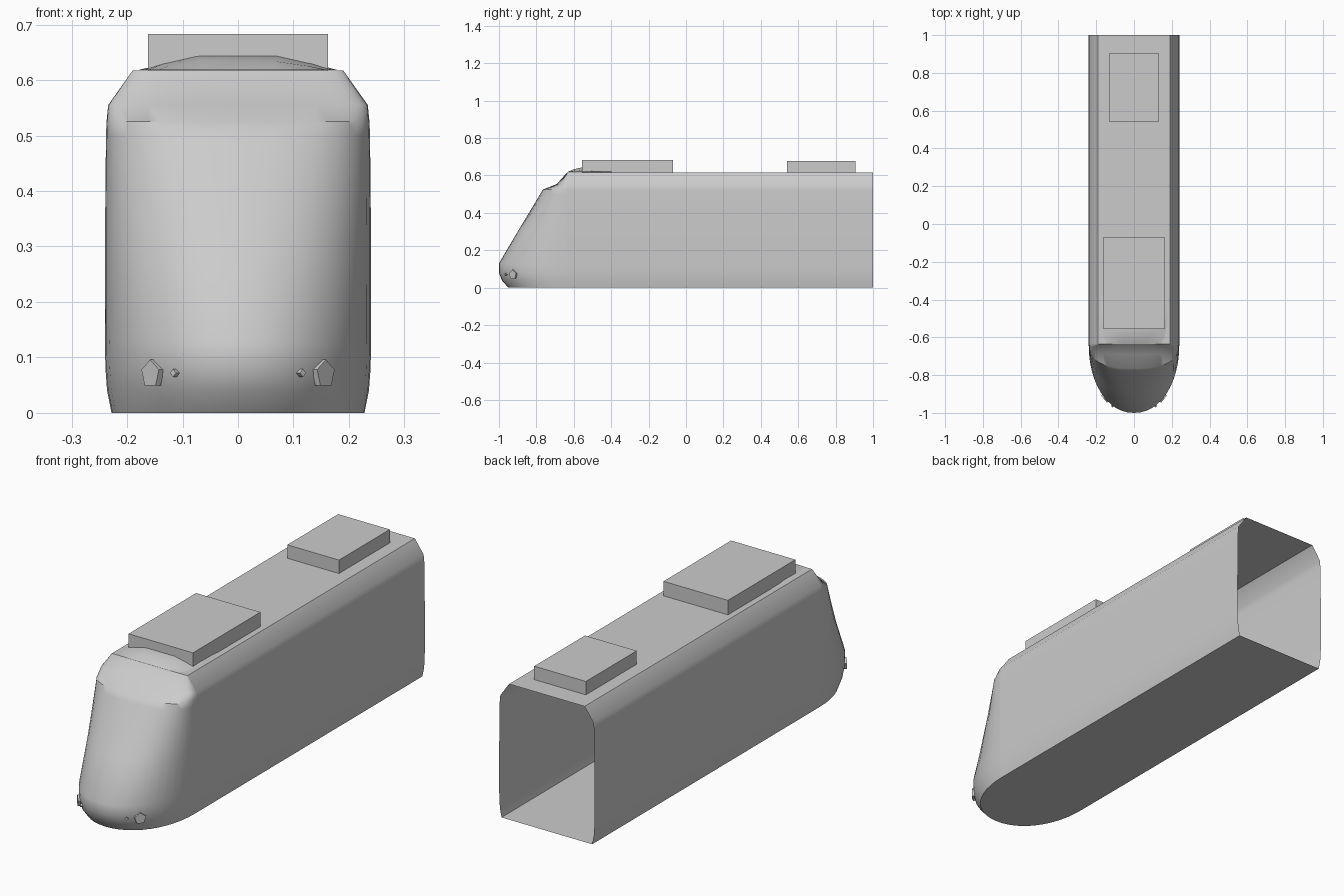
import bpy, bmesh, math
from mathutils import Vector

cube = bpy.data.objects.get("Cube")
if cube:
    bpy.data.objects.remove(cube, do_unlink=True)

grey = bpy.data.materials.new("plain grey")
grey.use_nodes = True
tone = (0.6, 0.6, 0.6, 1)
grey.diffuse_color = tone
grey.node_tree.nodes["Principled BSDF"].inputs["Base Color"].default_value = tone


def finish(name, bm, smooth=None):
    bmesh.ops.recalc_face_normals(bm, faces=bm.faces)
    mesh = bpy.data.meshes.new(name)
    bm.to_mesh(mesh)
    bm.free()
    mesh.materials.append(grey)
    obj = bpy.data.objects.new(name, mesh)
    bpy.context.collection.objects.link(obj)
    if smooth:
        bpy.ops.object.select_all(action='DESELECT')
        obj.select_set(True)
        bpy.context.view_layer.objects.active = obj
        bpy.ops.object.shade_smooth_by_angle(angle=math.radians(smooth))
    return obj


def loft(bm, rings, closed=False):
    rows = [[bm.verts.new(p) for p in ring] for ring in rings]
    for a, b in zip(rows, rows[1:]):
        count = len(a) if closed else len(a) - 1
        for i in range(count):
            j = (i + 1) % len(a)
            bm.faces.new((a[i], a[j], b[j], b[i]))
    return rows


def box(name, half_x, y0, y1, z0, z1):
    bm = bmesh.new()
    bmesh.ops.create_cube(bm, size=1)
    for v in bm.verts:
        v.co = (v.co.x * 2 * half_x, (y0 + y1) / 2 + v.co.y * (y1 - y0),
                (z0 + z1) / 2 + v.co.z * (z1 - z0))
    return finish(name, bm)


JOIN, ROOF = -0.635, 0.617

# Half section of the shell, shared by body and nose:
# half width, height, foremost y of the nose, roundness of the nose plan
levels = [(0.228, 0, -0.95, 2.1), (0.236, 0.04, -0.985, 2.1),
          (0.239, 0.08, -1, 2.1), (0.24, 0.13, -1, 2.1),
          (0.24, 0.3, -0.9, 2.2), (0.238, 0.5, -0.78, 2.5),
          (0.237, 0.525, -0.765, 2.6), (0.234, 0.555, -0.69, 2.8),
          (0.19, ROOF, JOIN, 2)]

# Body tube with an open rear end
section = [(w, z) for w, z, _, _ in levels]
section += [(-w, z) for w, z in reversed(section)]
bm = bmesh.new()
loft(bm, [[(x, y, z) for x, z in section] for y in (JOIN, 1)], closed=True)
finish("body_shell", bm, 40)


# Rounded nose, one curved outline per level
def outline(w, z, front, power, steps=24):
    points = []
    for i in range(steps + 1):
        a = math.pi * i / steps
        c, s = math.cos(a), math.sin(a)
        x = math.copysign(abs(c) ** (2 / power), c) * w
        points.append((x, JOIN + (front - JOIN) * abs(s) ** (2 / power), z))
    return points


bm = bmesh.new()
rows = loft(bm, [outline(*level) for level in levels])
bm.faces.new(rows[0])
finish("nose", bm, 40)

# Low fairing that rises into the front roof unit
bm = bmesh.new()
fairing = [(-0.18, 0), (-0.14, 0.012), (-0.075, 0.026),
           (0.075, 0.026), (0.14, 0.012), (0.18, 0)]
stations = [(JOIN, 0.8, 0), (-0.6, 0.9, 0.6), (-0.55, 0.95, 1),
            (-0.48, 1, 0.8), (-0.38, 0.95, 0)]
loft(bm, [[(x * s, y, ROOF + 0.001 + h * rise) for x, h in fairing]
          for y, s, rise in stations])
finish("roof_fairing", bm, 30)

# Roof units
box("front_roof_unit", 0.162, -0.555, -0.07, ROOF, 0.683)
box("rear_roof_unit", 0.13, 0.54, 0.905, ROOF, 0.678)


# Lamps set into the nose
def lamp(name, x, z, radius, sides):
    reach, w, power = -1 - JOIN, 0.239, 2.1
    t = abs(x) / w
    y = JOIN + reach * (1 - t ** power) ** (1 / power)
    slope = (1 - t ** power) ** (1 - 1 / power)
    normal = Vector((math.copysign(t ** (power - 1) / w, x), slope / reach, 0)).normalized()
    bm = bmesh.new()
    bmesh.ops.create_cone(bm, cap_ends=True, segments=sides, radius1=radius,
                          radius2=radius, depth=0.012)
    obj = finish(name, bm)
    obj.location = Vector((x, y, z)) + normal * 0.001
    obj.rotation_euler = normal.to_track_quat('Z', 'Y').to_euler()


for side, sign in (("left", 1), ("right", -1)):
    lamp(side + "_headlight", sign * 0.153, 0.07, 0.026, 5)
    lamp(side + "_marker_light", sign * 0.113, 0.072, 0.007, 4)
